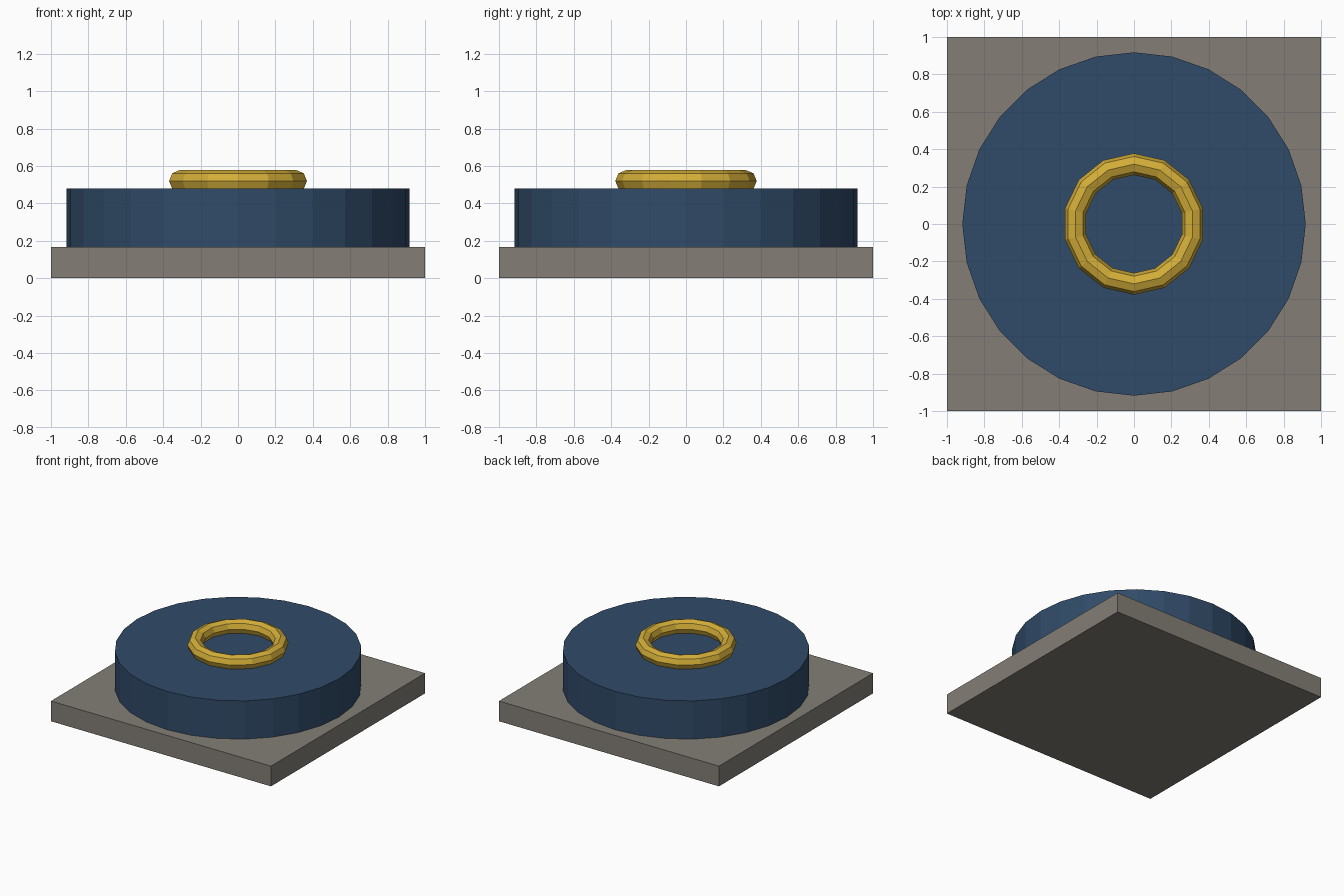
import bpy
import math

if "Cube" in bpy.data.objects:
    bpy.data.objects.remove(bpy.data.objects["Cube"])


def finish(name, color=None):
    obj = bpy.context.object
    obj.name = name
    if color:
        mat = bpy.data.materials.new(name + "_paint")
        mat.diffuse_color = (*color, 1)
        mat.use_nodes = True
        mat.node_tree.nodes["Principled BSDF"].inputs["Base Color"].default_value = mat.diffuse_color
        obj.data.materials.append(mat)
    return obj


BASE_TOP, DRUM_TOP = 0.166, 0.48

# Square base slab
bpy.ops.mesh.primitive_cube_add(size=1, location=(0, 0, BASE_TOP / 2))
base = finish("base_slab", (0.23, 0.21, 0.18))
base.scale = (2, 2, BASE_TOP)

# Round drum, 28 flat sides
bpy.ops.mesh.primitive_cylinder_add(
    vertices=28, radius=0.918, depth=DRUM_TOP - BASE_TOP,
    location=(0, 0, (BASE_TOP + DRUM_TOP) / 2))
finish("drum", (0.03, 0.07, 0.14))

# Gold ring partly sunk into the drum, a corner facing front and back
bpy.ops.mesh.primitive_torus_add(
    major_segments=14, minor_segments=8, major_radius=0.32, minor_radius=0.058,
    location=(0, 0, 0.52), rotation=(0, 0, math.pi / 2))
finish("ring", (0.65, 0.42, 0.04))
